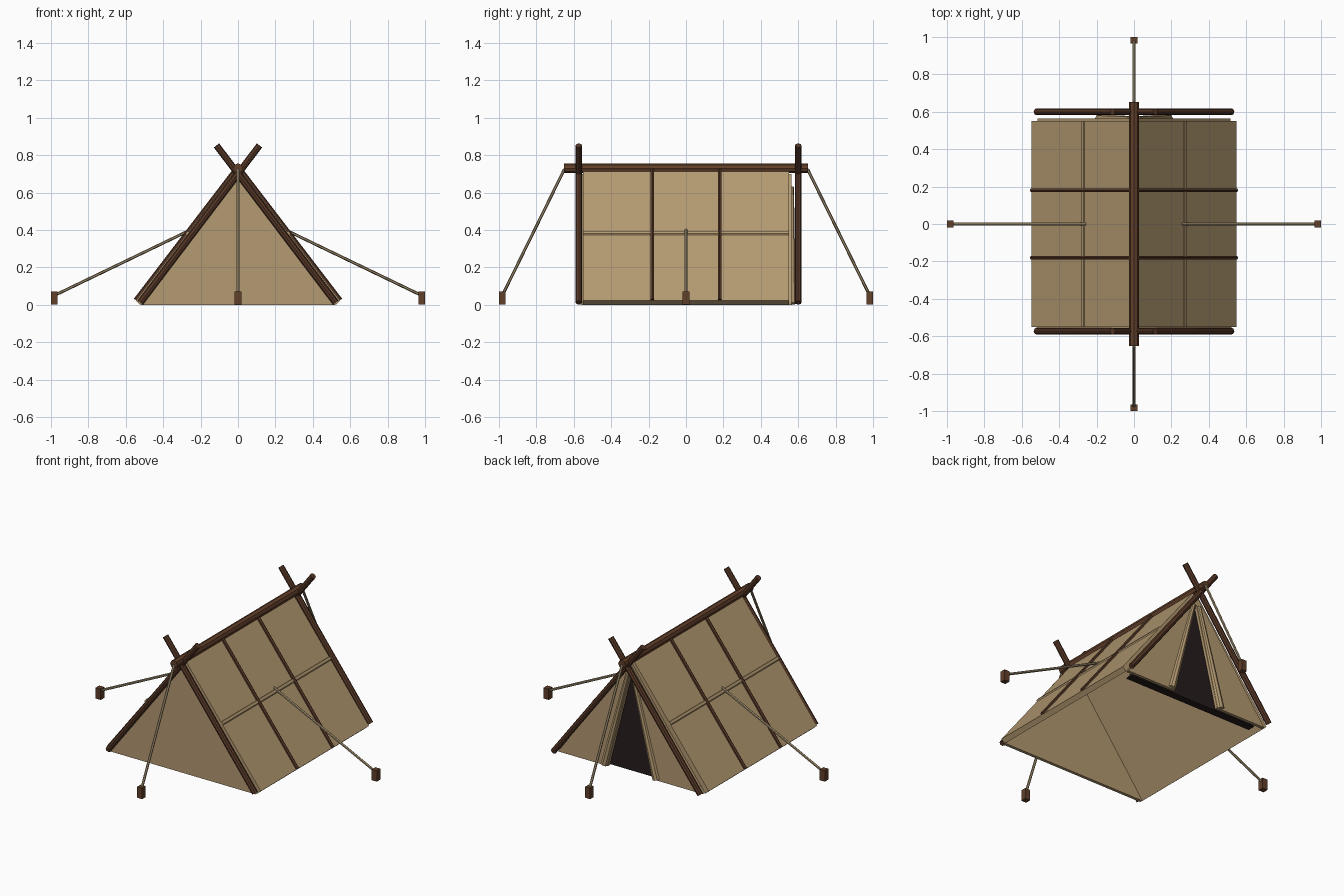
import bpy, bmesh
from mathutils import Vector

cube = bpy.data.objects.get("Cube")
if cube:
    bpy.data.objects.remove(cube, do_unlink=True)


def material(name, rgb):
    m = bpy.data.materials.new(name)
    m.use_nodes = True
    m.diffuse_color = (*rgb, 1)
    m.node_tree.nodes["Principled BSDF"].inputs["Base Color"].default_value = (*rgb, 1)
    return m


CANVAS = material("tan canvas", (0.455, 0.32, 0.165))
WOOD = material("brown wood", (0.12, 0.05, 0.023))
DARK_WOOD = material("dark wood", (0.095, 0.039, 0.02))
ROPE = material("rope", (0.35, 0.27, 0.155))
SHADE = material("dark interior", (0.02, 0.012, 0.012))


def finish(name, bm, mat):
    bmesh.ops.recalc_face_normals(bm, faces=bm.faces)
    mesh = bpy.data.meshes.new(name)
    bm.to_mesh(mesh)
    bm.free()
    mesh.materials.append(mat)
    obj = bpy.data.objects.new(name, mesh)
    bpy.context.collection.objects.link(obj)
    return obj


def prism(name, profile, y0, y1, mat):
    """Extrude an (x, z) outline from y0 to y1."""
    bm = bmesh.new()
    face = bm.faces.new([bm.verts.new((x, y0, z)) for x, z in profile])
    ext = bmesh.ops.extrude_face_region(bm, geom=[face])
    moved = [v for v in ext["geom"] if isinstance(v, bmesh.types.BMVert)]
    bmesh.ops.translate(bm, verts=moved, vec=(0, y1 - y0, 0))
    return finish(name, bm, mat)


def rod(name, a, b, r, mat, sides=8, r_end=None):
    """Faceted rod from a to b."""
    a, b = Vector(a), Vector(b)
    bm = bmesh.new()
    bmesh.ops.create_cone(bm, cap_ends=True, segments=sides, radius1=r,
                          radius2=r_end or r, depth=(b - a).length)
    obj = finish(name, bm, mat)
    obj.location = (a + b) / 2
    obj.rotation_mode = 'QUATERNION'
    obj.rotation_quaternion = (b - a).to_track_quat('Z', 'Y')
    return obj


def mirrored(profile, s):
    return [(s * x, z) for x, z in profile]


# Closed front gable (the tent has no floor)
prism("front_gable", [(-0.52, 0), (0.52, 0), (0, 0.70)], -0.565, -0.545, CANVAS)

# Dark interior screen seen through the open back
prism("dark_interior", [(-0.465, 0), (0.465, 0), (0, 0.66)], 0.485, 0.535, SHADE)

# Parts repeated on both sides
for s, side in ((1, "left"), (-1, "right")):
    # Roof slope with a raised seam half way down
    prism(f"roof_{side}",
          mirrored([(0, 0.735), (0.547, 0.022), (0.522, 0.0), (0, 0.69)], s),
          -0.55, 0.55, CANVAS)
    prism(f"roof_seam_{side}",
          mirrored([(0.262, 0.391), (0.27, 0.395), (0.28, 0.382), (0.277, 0.371)], s),
          -0.55, 0.55, CANVAS)

    # Back gable panel and tied-back door flap
    prism(f"back_gable_{side}",
          mirrored([(0, 0.70), (0.515, 0), (0.16, 0), (0, 0.635)], s),
          0.545, 0.565, CANVAS)
    rod(f"door_flap_{side}", (s * 0.185, 0.563, 0.006), (s * 0.02, 0.563, 0.63),
        0.024, CANVAS, r_end=0.014)

    # Crossed end poles
    for end, y in (("front", -0.573), ("back", 0.6)):
        rod(f"{end}_pole_{side}", (s * 0.522, y, 0.012), (s * -0.115, y, 0.852),
            0.018, DARK_WOOD)

    # Slim ribs lying on the slope
    for end, y in (("front", -0.18), ("back", 0.18)):
        rod(f"{end}_rib_{side}", (s * 0.548, y, 0.026), (s * 0.003, y, 0.738),
            0.011, DARK_WOOD, sides=6)

    # Guy ropes at the sides
    rod(f"side_rope_{side}", (s * 0.255, 0, 0.4), (s * 0.982, 0, 0.05), 0.008, ROPE, sides=6)

# Ridge beam
rod("ridge_beam", (0, -0.652, 0.73), (0, 0.652, 0.73), 0.026, WOOD)

# Guy ropes at both ends of the ridge
for s, end in ((-1, "front"), (1, "back")):
    rod(f"{end}_rope", (0, s * 0.65, 0.725), (0, s * 0.982, 0.05), 0.008, ROPE, sides=6)

# Ground stakes
for name, x, y in (("left", 1, 0), ("right", -1, 0), ("front", 0, -1), ("back", 0, 1)):
    bm = bmesh.new()
    bmesh.ops.create_cube(bm, size=1)
    bmesh.ops.scale(bm, verts=bm.verts, vec=(0.036, 0.036, 0.07))
    stake = finish(f"{name}_stake", bm, WOOD)
    stake.location = (x * 0.982, y * 0.982, 0.036)
